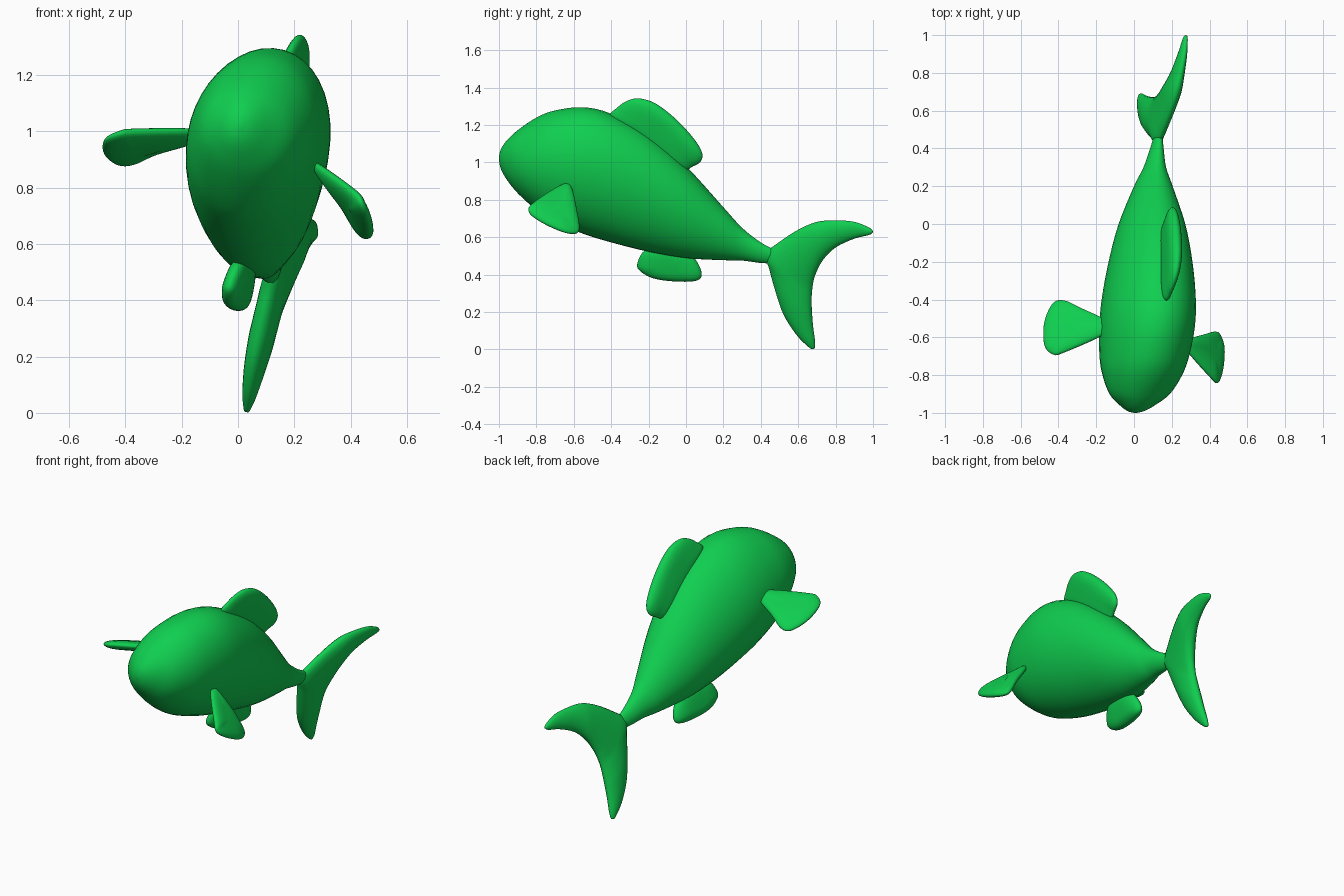
import bpy, bmesh, math
from mathutils import Vector

if "Cube" in bpy.data.objects:
    bpy.data.objects.remove(bpy.data.objects["Cube"])

green = bpy.data.materials.new("fish green")
green.diffuse_color = (0.005, 0.62, 0.08, 1)
green.use_nodes = True
green.node_tree.nodes["Principled BSDF"].inputs["Base Color"].default_value = green.diffuse_color


def spline(pts, steps, closed=False):
    """Catmull-Rom interpolation through points of any dimension."""
    n, out = len(pts), []
    for i in range(n if closed else n - 1):
        get = (lambda k: pts[k % n]) if closed else (lambda k: pts[max(0, min(n - 1, k))])
        a, b, c, d = (get(i + k) for k in (-1, 0, 1, 2))
        for s in range(steps):
            t = s / steps
            out.append([0.5 * (2 * q + (r - p) * t + (2 * p - 5 * q + 4 * r - u) * t * t
                        + (3 * q - p - 3 * r + u) * t ** 3) for p, q, r, u in zip(a, b, c, d)])
    if not closed:
        out.append(list(pts[-1]))
    return out


def loft(name, rings):
    """Skin a list of equal rings, cap both ends, shade smooth."""
    bm = bmesh.new()
    vs = [[bm.verts.new(p) for p in r] for r in rings]
    n = len(vs[0])
    for a, b in zip(vs, vs[1:]):
        for i in range(n):
            bm.faces.new((a[i], a[(i + 1) % n], b[(i + 1) % n], b[i]))
    bm.faces.new(vs[0])
    bm.faces.new(vs[-1])
    bmesh.ops.remove_doubles(bm, verts=bm.verts, dist=1e-5)
    bmesh.ops.recalc_face_normals(bm, faces=bm.faces)
    me = bpy.data.meshes.new(name)
    bm.to_mesh(me)
    bm.free()
    me.materials.append(green)
    for p in me.polygons:
        p.use_smooth = True
    ob = bpy.data.objects.new(name, me)
    bpy.context.collection.objects.link(ob)
    return ob


# The fish leans and turns: its middle plane and that plane's normal
def on_plane(y, z):
    return Vector((0.12 + 0.287 * (z - 0.5) + 0.203 * (y - 0.42), y, z))


SIDE = Vector((1, -0.203, -0.287)).normalized()

# Body: y, top z, bottom z, left x, right x of each slice
slices = [
    (-1.0, 1.03, 1.01, 0.0, 0.015), (-0.99, 1.07, 0.965, -0.035, 0.055),
    (-0.96, 1.115, 0.91, -0.075, 0.11), (-0.9, 1.172, 0.835, -0.13, 0.19),
    (-0.8, 1.24, 0.745, -0.167, 0.255), (-0.7, 1.278, 0.68, -0.183, 0.292),
    (-0.55, 1.295, 0.618, -0.185, 0.322), (-0.4, 1.26, 0.572, -0.172, 0.328),
    (-0.2, 1.15, 0.522, -0.135, 0.31), (0.0, 0.98, 0.488, -0.082, 0.272),
    (0.2, 0.76, 0.477, 0.0, 0.205), (0.3, 0.65, 0.475, 0.05, 0.17),
    (0.4, 0.572, 0.462, 0.085, 0.157), (0.48, 0.53, 0.46, 0.11, 0.15)]
lean = math.atan(0.287)
c, s = math.cos(lean), math.sin(lean)
rings = []
for y, top, bot, xl, xr in spline(slices, 4):
    Z, X = (top - bot) / 2, (xr - xl) / 2
    # half axes of the leaning ellipse that has these extents
    a = math.sqrt(max(1e-6, (Z * Z * c * c - X * X * s * s) / (c * c - s * s)))
    b = math.sqrt(max(1e-6, (X * X * c * c - Z * Z * s * s) / (c * c - s * s)))
    ring = []
    for k in range(40):
        t = 2 * math.pi * k / 40
        u, v = b * math.cos(t), a * math.sin(t)
        ring.append(((xl + xr) / 2 + u * c + v * s, y, (top + bot) / 2 - u * s + v * c))
    rings.append(ring)
loft("body", rings)

# Tail fin: leading edge (y, z) and trailing edge (y, z), tip to tip
tail = [
    (0.995, 0.637, 0.999, 0.627), (0.975, 0.653, 0.98, 0.612), (0.9, 0.682, 0.9, 0.592),
    (0.8, 0.69, 0.8, 0.545), (0.7, 0.682, 0.73, 0.475), (0.6, 0.64, 0.692, 0.4),
    (0.5, 0.575, 0.68, 0.355), (0.425, 0.51, 0.675, 0.32), (0.445, 0.43, 0.672, 0.28),
    (0.475, 0.32, 0.673, 0.21), (0.52, 0.19, 0.68, 0.12), (0.59, 0.08, 0.69, 0.045),
    (0.65, 0.018, 0.69, 0.013), (0.672, 0.003, 0.684, 0.004)]
rings = []
for fy, fz, by, bz in spline(tail, 4):
    f, b = on_plane(fy, fz), on_plane(by, bz)
    thick = 0.045 * min(1, 0.12 + 4 * (f - b).length)
    rings.append([(f + b) / 2 + (f - b) / 2 * math.cos(t) + SIDE * thick * math.sin(t)
                  for t in (2 * math.pi * k / 20 for k in range(20))])
loft("tail_fin", rings)


def fin(name, outline, thick):
    """Lens-shaped fin: rounded shells swelling from an outline to its centre."""
    edge = [Vector(p) for p in spline(outline, 5, True)]
    mid = sum(edge, Vector()) / len(edge)
    n = sum(((p - mid).cross(q - mid) for p, q in zip(edge, edge[1:] + edge[:1])), Vector()).normalized()
    rings = []
    for k in range(1, 16):
        t = math.pi * k / 16
        r, h = math.sin(t) ** 0.6, math.cos(t) * thick
        rings.append([mid + (p - mid) * r + n * h for p in edge])
    loft(name, rings)


# Back fin and belly fin lie in the middle plane
back = [(-0.40, 1.23), (-0.365, 1.295), (-0.30, 1.335), (-0.24, 1.34), (-0.16, 1.312),
        (-0.06, 1.235), (0.03, 1.14), (0.083, 1.06), (0.082, 1.01), (0.04, 0.98),
        (-0.04, 0.96), (-0.22, 1.08)]
fin("back_fin", [on_plane(*p) for p in back], 0.038)
belly = [(-0.26, 0.46), (-0.245, 0.42), (-0.17, 0.38), (-0.05, 0.364), (0.055, 0.368),
         (0.084, 0.40), (0.06, 0.465), (0.0, 0.53), (-0.12, 0.56), (-0.22, 0.53)]
fin("belly_fin", [on_plane(*p) for p in belly], 0.04)

# Side fins, each narrow at the body and wide at the tip
fin("left_side_fin", [
    (-0.13, -0.52, 0.975), (-0.28, -0.445, 0.93), (-0.37, -0.405, 0.89), (-0.43, -0.42, 0.885),
    (-0.475, -0.52, 0.92), (-0.475, -0.64, 0.965), (-0.43, -0.69, 0.99), (-0.37, -0.68, 1.0),
    (-0.14, -0.575, 1.0)], 0.028)
fin("right_side_fin", [
    (0.28, -0.615, 0.87), (0.37, -0.585, 0.75), (0.43, -0.57, 0.65), (0.455, -0.59, 0.62),
    (0.475, -0.66, 0.63), (0.468, -0.77, 0.68), (0.445, -0.84, 0.735), (0.41, -0.815, 0.785),
    (0.28, -0.665, 0.88)], 0.028)
